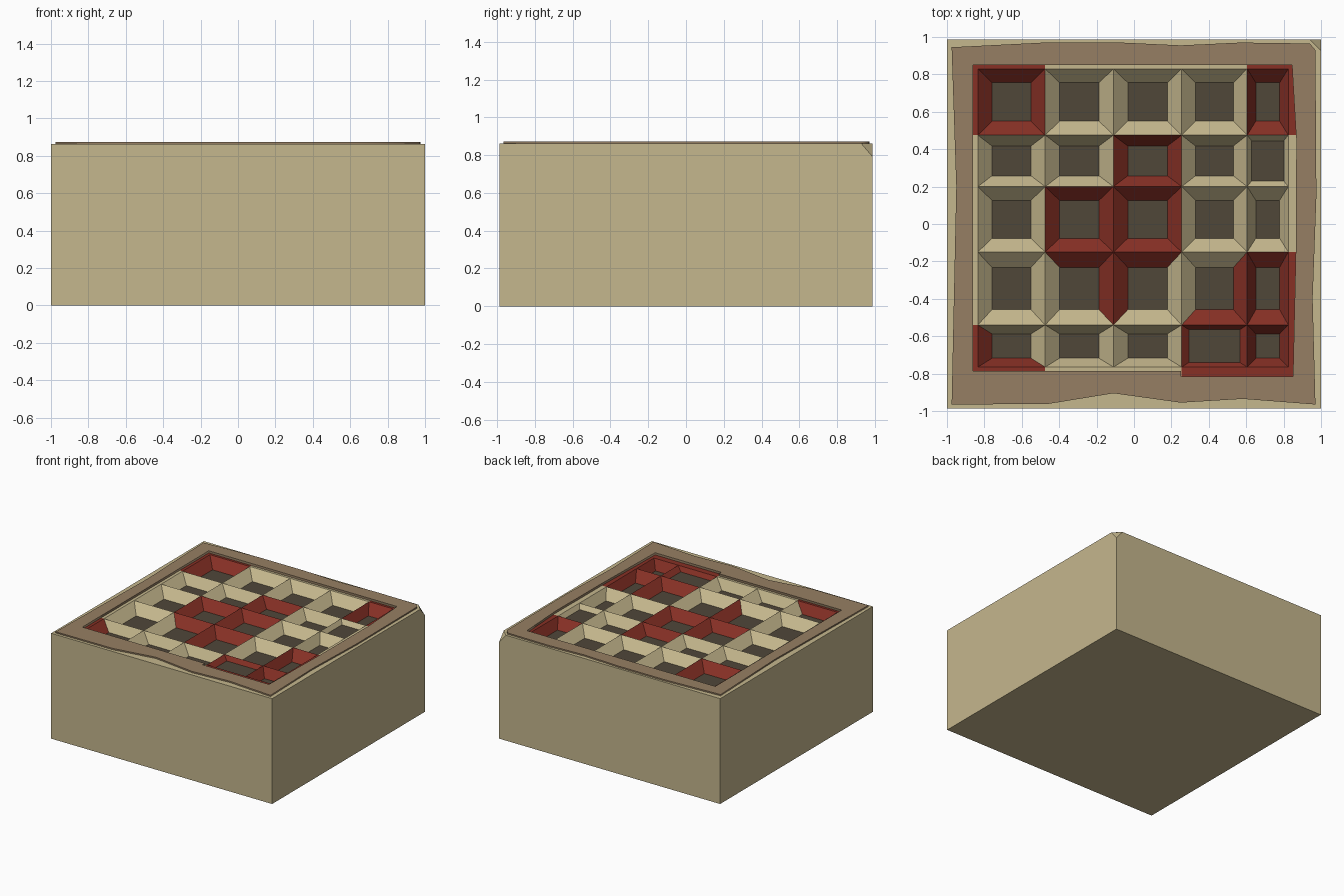
import bpy, bmesh
from mathutils import Vector

if "Cube" in bpy.data.objects:
    bpy.data.objects.remove(bpy.data.objects["Cube"])


def srgb(r, g, b):
    f = lambda c: c / 12.92 if c <= 0.04045 else ((c + 0.055) / 1.055) ** 2.4
    return (f(r / 255), f(g / 255), f(b / 255), 1)


def material(name, *rgb):
    m = bpy.data.materials.new(name)
    m.diffuse_color = srgb(*rgb)
    m.use_nodes = True
    m.node_tree.nodes["Principled BSDF"].inputs["Base Color"].default_value = m.diffuse_color
    return m


TAN = material("tan", 197, 183, 141)
BROWN = material("brown", 150, 127, 99)
RED = material("dark red", 135, 48, 37)
DARK = material("dark floor", 80, 71, 57)


def finish(bm, name, mats):
    me = bpy.data.meshes.new(name)
    bm.to_mesh(me)
    bm.free()
    for m in mats:
        me.materials.append(m)
    ob = bpy.data.objects.new(name, me)
    bpy.context.collection.objects.link(ob)
    return ob


# Outer case: open-topped block with one chipped corner
W, D, H = 1.0, 0.987, 0.862
bm = bmesh.new()
bmesh.ops.create_cube(bm, size=1)
for v in bm.verts:
    v.co = (v.co.x * 2 * W, v.co.y * 2 * D, (v.co.z + 0.5) * H)
a, b, c = Vector((0.94, D, H)), Vector((W, D - 0.06, H)), Vector((W, D, H - 0.07))
n = (b - a).cross(c - a).normalized()
if n.z < 0:
    n = -n
cut = bmesh.ops.bisect_plane(bm, geom=bm.verts[:] + bm.edges[:] + bm.faces[:],
                             plane_co=a, plane_no=n, clear_outer=True)
edges = [e for e in cut["geom_cut"] if isinstance(e, bmesh.types.BMEdge)]
bmesh.ops.edgenet_fill(bm, edges=edges)
bmesh.ops.recalc_face_normals(bm, faces=bm.faces[:])
top = [f for f in bm.faces if f.normal.z > 0.95]
bmesh.ops.inset_region(bm, faces=top, thickness=0.12)
bmesh.ops.delete(bm, geom=[f for f in top if f.is_valid], context='FACES')
finish(bm, "case", [TAN])

# Brown rim: flat ring with slightly uneven edges
outer = [(-.975, -.965), (-.46, -.962), (-.11, -.905), (.25, -.955), (.58, -.935),
         (.97, -.965), (.955, -.4), (.975, .15), (.97, .93), (.94, .965),
         (.57, .97), (.25, .955), (-.07, .97), (-.48, .97), (-.975, .945), (-.95, .2)]
inner = [(-.86, -.785), (.25, -.785), (.25, -.815), (.85, -.815), (.865, -.15),
         (.868, .45), (.845, .85), (-.86, .85)]
cu = bpy.data.curves.new("rim", 'CURVE')
cu.dimensions = '2D'
cu.fill_mode = 'BOTH'
cu.extrude = 0.012
for pts in (outer, inner):
    s = cu.splines.new('POLY')
    s.points.add(len(pts) - 1)
    for p, q in zip(s.points, pts):
        p.co = (q[0], q[1], 0, 1)
    s.use_cyclic_u = True
cu.materials.append(BROWN)
rim = bpy.data.objects.new("rim", cu)
rim.location.z = 0.861
bpy.context.collection.objects.link(rim)
bpy.context.view_layer.objects.active = rim
rim.select_set(True)
bpy.ops.object.convert(target='MESH')

# Tray of sloped cells; the red sides are listed per (row, column)
xs = [-.835, -.475, -.11, .255, .605, .825]
ys = [.83, .475, .2, -.15, -.54, -.765]
xo = [-.875] + xs[1:5] + [.88]
yo = [.87] + ys[1:5] + [-.85]
red = {(0, 0): "LRTB", (0, 4): "LRTB", (1, 2): "LRTB", (2, 1): "LRTB", (2, 2): "LRTB",
       (3, 1): "TR", (3, 2): "TL", (3, 3): "RB", (3, 4): "LRTB", (4, 0): "LB",
       (4, 3): "LRTB", (4, 4): "LRTB"}
shallow = {(1, 4), (4, 3)}
RIDGE = 0.855
bm = bmesh.new()


def quad(pts, mi):
    f = bm.faces.new([bm.verts.new(p) for p in pts])
    f.normal_update()
    if f.normal.z < 0:
        f.normal_flip()
    f.material_index = mi


for r in range(5):
    for k in range(5):
        x0, x1, y1, y0 = xs[k], xs[k + 1], ys[r], ys[r + 1]
        t, z = (0.11, RIDGE - 0.035) if (r, k) in shallow else (0.21, RIDGE - 0.075)
        dx, dy = (x1 - x0) * t, (y1 - y0) * t
        up = [(x0, y0, RIDGE), (x1, y0, RIDGE), (x1, y1, RIDGE), (x0, y1, RIDGE)]
        lo = [(x0 + dx, y0 + dy, z), (x1 - dx, y0 + dy, z),
              (x1 - dx, y1 - dy, z), (x0 + dx, y1 - dy, z)]
        ou = [(xo[k], yo[r + 1], RIDGE), (xo[k + 1], yo[r + 1], RIDGE),
              (xo[k + 1], yo[r], RIDGE), (xo[k], yo[r], RIDGE)]
        for i, side in enumerate("BRTL"):
            j = (i + 1) % 4
            mi = 1 if side in red.get((r, k), "") else 0
            quad([up[i], up[j], lo[j], lo[i]], mi)
            # flat ledge between the outermost cells and the rim
            if (side, r) in (("B", 4), ("T", 0)) or (side, k) in (("L", 0), ("R", 4)):
                quad([ou[i], ou[j], up[j], up[i]], mi)
        quad(lo, 2)
bmesh.ops.remove_doubles(bm, verts=bm.verts[:], dist=0.0005)
finish(bm, "cell_tray", [TAN, RED, DARK])
